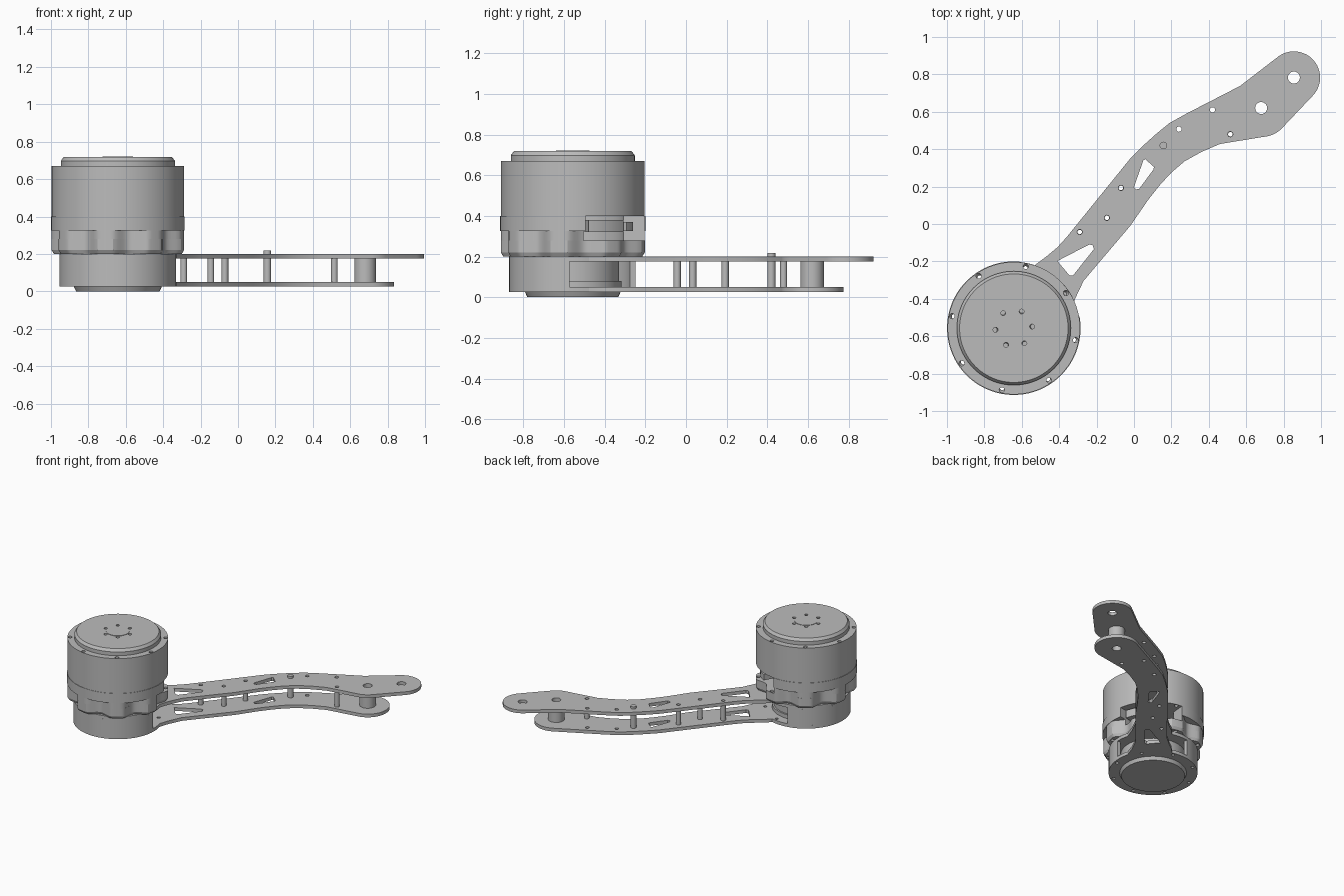
import bpy, bmesh
from math import sin, cos, radians

if "Cube" in bpy.data.objects:
    bpy.data.objects.remove(bpy.data.objects["Cube"])

grey = bpy.data.materials.new("machined_grey")
grey.use_nodes = True
grey.diffuse_color = (0.5, 0.5, 0.5, 1)
grey.node_tree.nodes["Principled BSDF"].inputs["Base Color"].default_value = (0.5, 0.5, 0.5, 1)

HUB = (-0.6425, -0.557)   # motor axis
ELBOW = (0.68, 0.62)      # end of the lower plate
TIP = (0.855, 0.783)      # end of the upper plate


def polar(c, r, deg):
    return (c[0] + r * cos(radians(deg)), c[1] + r * sin(radians(deg)))


def arc(c, r, a, b, n=24):
    return [polar(c, r, a + (b - a) * i / n) for i in range(n + 1)]


def circle(c, r, n=24):
    return arc(c, r, 0, 360, n)[:-1]


def sector(r_out, r_in, a, b, n=64):
    return arc(HUB, r_out, a, b, n) + arc(HUB, r_in, b, a, n)


def prism(name, outline, z0, z1, holes=(), taper=1.0):
    """Extrude an outline with holes; taper scales the bottom about the motor axis."""
    curve = bpy.data.curves.new(name, 'CURVE')
    curve.dimensions = '2D'
    curve.fill_mode = 'BOTH'
    curve.extrude = (z1 - z0) / 2
    for loop in [outline, *holes]:
        spline = curve.splines.new('POLY')
        spline.points.add(len(loop) - 1)
        for p, (x, y) in zip(spline.points, loop):
            p.co = (x, y, 0, 1)
        spline.use_cyclic_u = True
    temp = bpy.data.objects.new(name + "_curve", curve)
    bpy.context.collection.objects.link(temp)
    graph = bpy.context.evaluated_depsgraph_get()
    mesh = bpy.data.meshes.new_from_object(temp.evaluated_get(graph))
    bpy.data.objects.remove(temp)
    bpy.data.curves.remove(curve)

    bm = bmesh.new()
    bm.from_mesh(mesh)
    bmesh.ops.remove_doubles(bm, verts=bm.verts, dist=0.0002)
    bmesh.ops.recalc_face_normals(bm, faces=bm.faces)
    for v in bm.verts:
        if v.co.z < 0:
            v.co.x = HUB[0] + (v.co.x - HUB[0]) * taper
            v.co.y = HUB[1] + (v.co.y - HUB[1]) * taper
        v.co.z += (z0 + z1) / 2
    bm.to_mesh(mesh)
    bm.free()
    mesh.name = name
    mesh.materials.clear()
    mesh.materials.append(grey)
    ob = bpy.data.objects.new(name, mesh)
    bpy.context.collection.objects.link(ob)
    bpy.ops.object.select_all(action='DESELECT')
    ob.select_set(True)
    bpy.context.view_layer.objects.active = ob
    bpy.ops.object.shade_smooth_by_angle(angle=radians(30))
    return ob


# Arm plates: round hub, waisted arm, rounded end
right_edge = [(-0.315, -0.40), (-0.27, -0.305), (-0.19, -0.21), (-0.02, -0.01), (0.08, 0.135),
              (0.14, 0.21), (0.2, 0.275), (0.27, 0.335), (0.36, 0.385), (0.46, 0.428)]
left_edge = [(0.28, 0.59), (0.19, 0.54), (0.12, 0.483), (0.05, 0.42), (-0.02, 0.35),
             (-0.36, -0.07), (-0.41, -0.125), (-0.47, -0.175), (-0.53, -0.22)]
hub_arc = arc(HUB, 0.3125, 75, 375, 72)
upper_end = arc(ELBOW, 0.155, -75, -45, 6) + arc(TIP, 0.14, -45, 125) + [(0.567, 0.738)]
lower_end = arc(ELBOW, 0.155, -75, 120)

windows = [[(0.0, 0.198), (0.05, 0.34), (0.06, 0.347), (0.107, 0.305), (0.103, 0.29), (0.027, 0.187), (0.01, 0.185)],
           [(-0.41, -0.198), (-0.24, -0.11), (-0.222, -0.112), (-0.214, -0.134), (-0.325, -0.274), (-0.345, -0.275)]]
post_spots = [(-0.29, -0.043), (-0.145, 0.033), (-0.07, 0.193), (0.515, 0.48)]
small_holes = [circle(p, 0.014, 16) for p in post_spots + [(0.24, 0.507), (0.42, 0.61)]]
elbow_hole = circle(ELBOW, 0.032)
plate_holes = windows + small_holes + [elbow_hole]
rim_angles = [34 + 45 * i for i in range(8)]
screw_holes = [circle(polar(HUB, 0.288, a), 0.012, 12) for a in rim_angles]

prism("upper_arm_plate", hub_arc + right_edge + upper_end + left_edge, 0.175, 0.2,
      plate_holes + [circle(TIP, 0.032)])
prism("lower_arm_plate", hub_arc + right_edge + lower_end + left_edge, 0.025, 0.05,
      plate_holes + screw_holes)

# Spacers between the plates
for i, spot in enumerate(post_spots):
    prism(f"spacer_post_{i + 1}", circle(spot, 0.018), 0.05, 0.175, [circle(spot, 0.012, 16)])
prism("elbow_spacer", circle(ELBOW, 0.058, 40), 0.05, 0.175, [elbow_hole])
prism("stop_pin", circle((0.157, 0.42), 0.02), 0.03, 0.217)

# Hub under the motor, open toward the arm
prism("hub_wall", sector(0.3125, 0.285, 100, 357), 0.05, 0.175)
prism("hub_floor", circle(HUB, 0.24, 64), 0.05, 0.08)
prism("hub_core", circle(HUB, 0.228, 64), 0.08, 0.175)
prism("bottom_boss", circle(HUB, 0.235, 64), 0.0, 0.025, taper=0.95)

# Scalloped motor base with a connector notch
NOTCH_A, NOTCH_B = 10, 85


def lobe_point(deg):
    wave = 0.337 + 0.034 * cos(radians((deg - rim_angles[0]) * 8))
    return polar(HUB, min(0.355, wave), deg)


rim_holes = [circle(polar(HUB, 0.336, a), 0.014, 16) for a in rim_angles]
open_holes = [circle(polar(HUB, 0.336, a), 0.014, 16) for a in rim_angles
              if not NOTCH_A < a % 360 < NOTCH_B]
lobes = [lobe_point(i * 2) for i in range(180)]
cut_lobes = [lobe_point(a) for a in range(NOTCH_B, NOTCH_A + 361, 3)]
inner_arc = arc(HUB, 0.25, NOTCH_A + 360, NOTCH_B, 64)
prism("base_chamfer", lobes, 0.2, 0.22, rim_holes, taper=0.965)
prism("base_lobes", lobes, 0.22, 0.28, rim_holes)
prism("base_notched_lobes", cut_lobes + inner_arc, 0.28, 0.325, open_holes)
prism("base_ring", sector(0.357, 0.25, NOTCH_B, NOTCH_A + 360, 72), 0.325, 0.4, open_holes)
prism("connector_block", sector(0.325, 0.24, 14, 50, 16), 0.32, 0.38)
prism("connector_tab", sector(0.335, 0.24, 52, 62, 6), 0.325, 0.37)

# Motor can and cap
prism("motor_can", circle(HUB, 0.354, 96), 0.4, 0.67, rim_holes)
prism("cap_step", circle(HUB, 0.305, 96), 0.67, 0.698)
cap_holes = [circle(polar(HUB, 0.098, 5 + 60 * i), 0.013, 16) for i in range(6)]
prism("cap_top", circle(HUB, 0.29, 96), 0.698, 0.718, cap_holes, taper=1.05)
prism("cap_center", circle(HUB, 0.082, 48), 0.71, 0.721)
